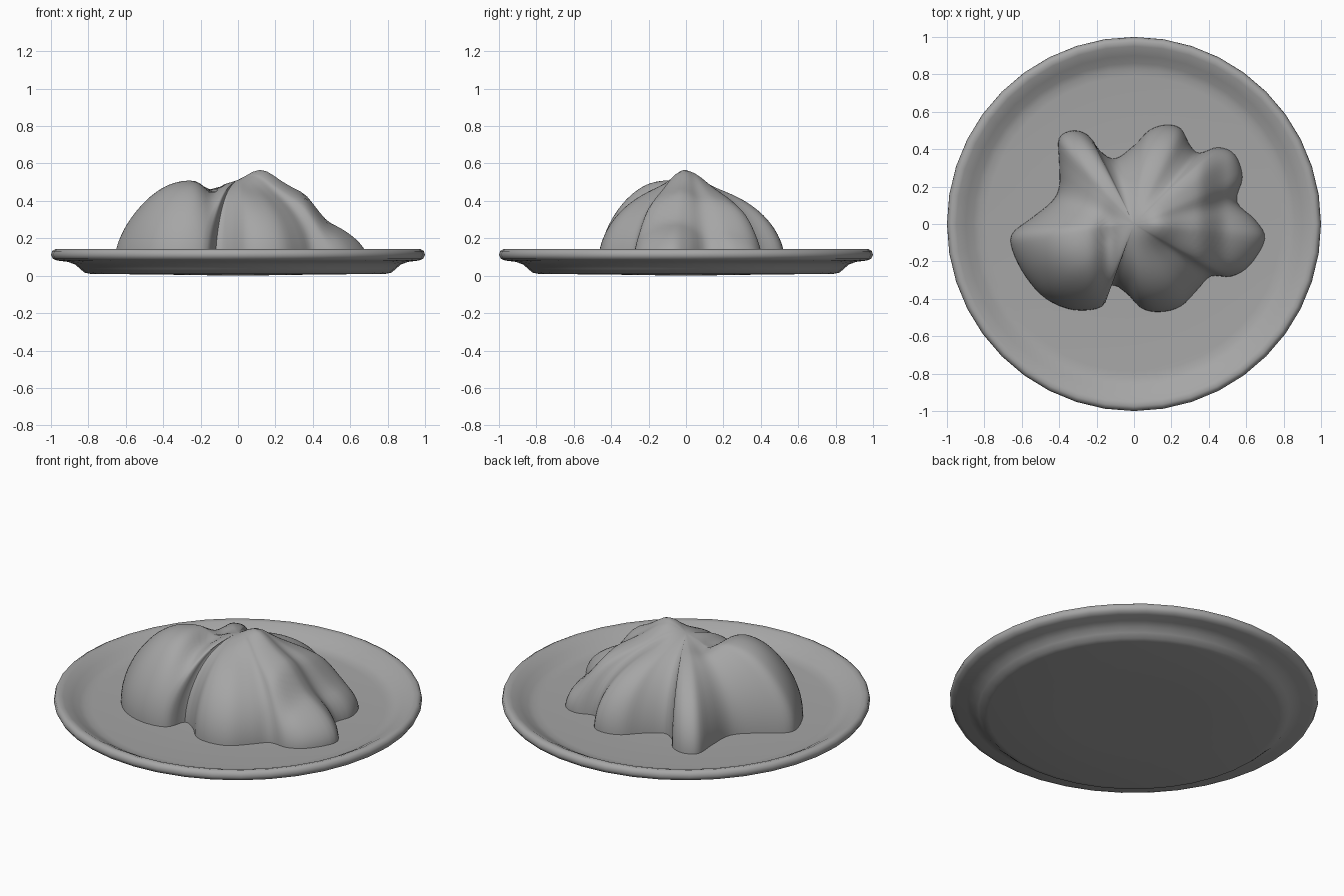
import bpy
import bmesh
from math import sin, cos, pi, exp, radians
from mathutils import Vector

default = bpy.data.objects.get("Cube")
if default:
    bpy.data.objects.remove(default, do_unlink=True)

grey = bpy.data.materials.new("plain grey")
grey.use_nodes = True
grey.diffuse_color = (0.38, 0.38, 0.38, 1)
grey.node_tree.nodes["Principled BSDF"].inputs["Base Color"].default_value = grey.diffuse_color


def loft(name, first_pole, rings, last_pole):
    """Closed smooth surface through rings of points, ending in a pole at both ends."""
    bm = bmesh.new()
    loops = [[bm.verts.new(p) for p in ring] for ring in rings]
    count = len(loops[0])
    start, end = bm.verts.new(first_pole), bm.verts.new(last_pole)
    for i in range(count):
        j = (i + 1) % count
        bm.faces.new((start, loops[0][i], loops[0][j]))
        for inner, outer in zip(loops, loops[1:]):
            bm.faces.new((inner[i], outer[i], outer[j], inner[j]))
        bm.faces.new((end, loops[-1][j], loops[-1][i]))
    bmesh.ops.recalc_face_normals(bm, faces=bm.faces)
    mesh = bpy.data.meshes.new(name)
    bm.to_mesh(mesh)
    bm.free()
    mesh.materials.append(grey)
    obj = bpy.data.objects.new(name, mesh)
    bpy.context.collection.objects.link(obj)
    bpy.ops.object.select_all(action="DESELECT")
    obj.select_set(True)
    bpy.context.view_layer.objects.active = obj
    bpy.ops.object.shade_smooth_by_angle(angle=radians(50))
    return obj


def closed_spline(points, steps):
    """Smooth closed curve through the points."""
    result = []
    n = len(points)
    for i in range(n):
        a, b, c, d = (points[(i + k) % n] for k in (-1, 0, 1, 2))
        for s in range(steps):
            u = s / steps
            result.append(b + (c - a) * u / 2
                          + (a - b * 2.5 + c * 2 - d / 2) * u ** 2
                          + (b * 3 - a - c * 3 + d) * u ** 3 / 2)
    return result


def bump(x, y, cx, cy, width):
    return exp(-((x - cx) ** 2 + (y - cy) ** 2) / (2 * width ** 2))


def smooth_step(low, high, value):
    u = min(1, max(0, (value - low) / (high - low)))
    return u * u * (3 - 2 * u)


# Plate: turned profile from underside, around the rim, to the floor
SIDES = 40
profile = [(0.4, 0.006), (0.79, 0.01), (0.82, 0.016), (0.845, 0.037), (0.87, 0.06),
           (0.91, 0.074), (0.965, 0.081), (0.99, 0.09), (1, 0.11), (0.994, 0.132),
           (0.975, 0.143), (0.95, 0.137), (0.9, 0.11), (0.86, 0.085), (0.83, 0.074),
           (0.79, 0.07), (0.4, 0.07)]
plate_rings = [[(r * cos(2 * pi * i / SIDES), r * sin(2 * pi * i / SIDES), z)
                for i in range(SIDES)] for r, z in profile]
loft("plate", (0, 0, 0), plate_rings, (0, 0, 0.07))

# Mound: lobed footprint in hundredths of a unit, counter-clockwise
footprint = [(70, -8), (65, 2), (55, 12), (58, 25), (54, 37), (45, 41), (35, 38),
             (30, 42), (25, 51), (17, 53), (8, 50), (0, 42), (-10, 35), (-18, 39),
             (-24, 47), (-32, 50), (-40, 46), (-40, 33), (-40, 20), (-44, 12),
             (-55, 3), (-65, -5), (-65, -14), (-58, -28), (-47, -40), (-32, -46),
             (-17, -44), (-12, -33), (-4, -37), (4, -45), (14, -47), (25, -44),
             (34, -35), (41, -28), (52, -28), (62, -22)]
outline = closed_spline([Vector(p) / 100 for p in footprint], 4)


def mound_height(x, y):
    """Height of the mound before its edges are rounded down."""
    height = 0.42
    height += 0.12 * bump(x, y, -0.42, -0.2, 0.2)     # broad hump on the right side
    height += 0.075 * bump(x, y, 0.12, 0, 0.075)      # small nub on top
    height += 0.03 * bump(x, y, 0.25, 0, 0.12)        # shoulder beside the nub
    height -= 0.11 * smooth_step(0.34, 0.5, x)        # low lobes on the left side
    groove = exp(-((x + 0.14) / 0.055) ** 2)          # crease between the humps
    return height - 0.06 * groove * (1 - smooth_step(-0.1, 0.15, y))


RINGS = 28
BASE = 0.06
mound_rings = []
for k in range(1, RINGS + 1):
    angle = k / RINGS * pi / 2
    ring = []
    for edge in outline:
        p = edge * sin(angle)
        ring.append((p.x, p.y, BASE + cos(angle) * mound_height(p.x, p.y)))
    mound_rings.append(ring)
loft("mound", (0, 0, BASE + mound_height(0, 0)), mound_rings, (0, 0, BASE))
